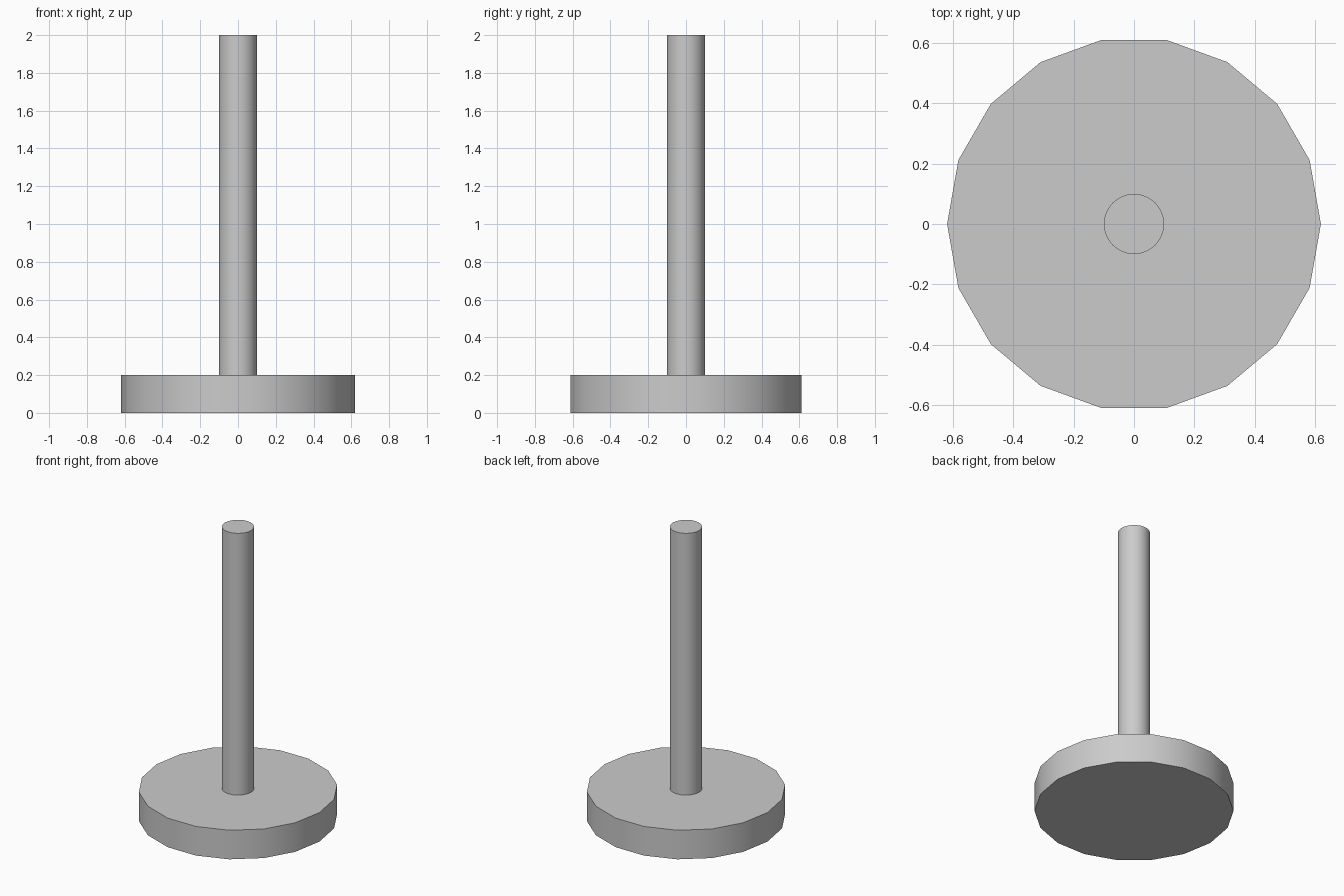
import bpy
import math

if "Cube" in bpy.data.objects:
    bpy.data.objects.remove(bpy.data.objects["Cube"])


def cylinder(name, radius, z0, z1, sides):
    """Upright capped cylinder with a corner on the +x axis."""
    bpy.ops.mesh.primitive_cylinder_add(
        vertices=sides, radius=radius, depth=z1 - z0,
        location=(0, 0, (z0 + z1) / 2), rotation=(0, 0, math.pi / 2))
    ob = bpy.context.object
    ob.name = name
    bpy.ops.object.transform_apply(location=False, rotation=True, scale=False)
    bpy.ops.object.shade_smooth_by_angle(angle=math.radians(30))
    return ob


# Wide round foot with 18 sides
cylinder("base", 0.62, 0.0, 0.2, 18)

# Slim upright rod seated in the foot
cylinder("post", 0.1, 0.19, 2.0, 24)
